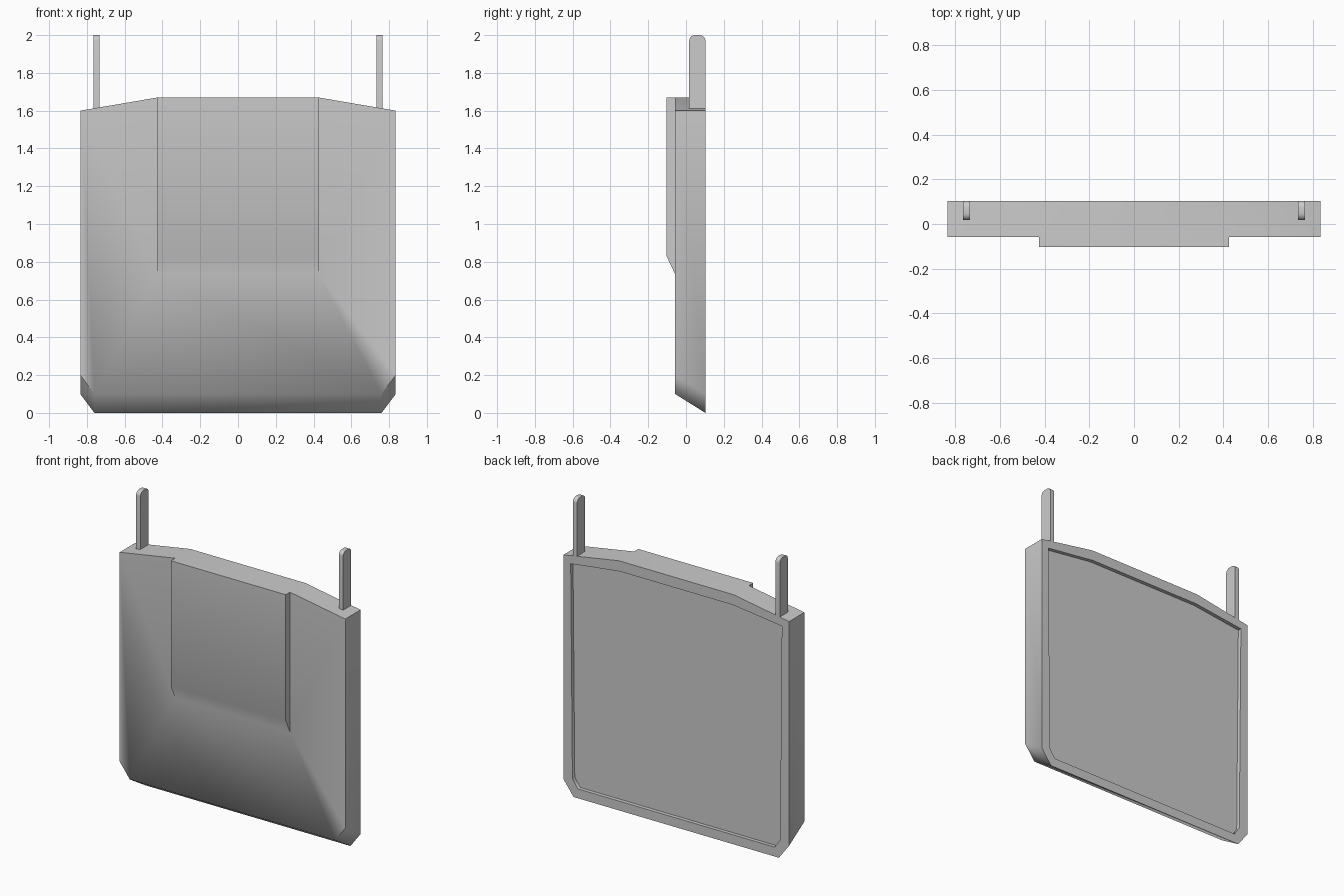
import bpy, bmesh, math

cube = bpy.data.objects.get("Cube")
if cube:
    bpy.data.objects.remove(cube, do_unlink=True)

grey = bpy.data.materials.new("plain grey")
grey.use_nodes = True
COLOUR = (0.6, 0.6, 0.6, 1)
grey.diffuse_color = COLOUR
grey.node_tree.nodes["Principled BSDF"].inputs["Base Color"].default_value = COLOUR

BACK, FRONT, RAISED = 0.103, -0.058, -0.103


def finish(bm, name, angle):
    bmesh.ops.recalc_face_normals(bm, faces=bm.faces)
    mesh = bpy.data.meshes.new(name)
    bm.to_mesh(mesh)
    bm.free()
    obj = bpy.data.objects.new(name, mesh)
    bpy.context.collection.objects.link(obj)
    mesh.materials.append(grey)
    bpy.ops.object.select_all(action='DESELECT')
    obj.select_set(True)
    bpy.context.view_layer.objects.active = obj
    bpy.ops.object.shade_smooth_by_angle(angle=math.radians(angle))
    return obj


# Panel: outline with clipped lower corners, front lower edge raised into a chamfer
bm = bmesh.new()
half = [(0.76, 0), (0.835, 0.1), (0.835, 1.6), (0.425, 1.67)]
outline = half + [(-x, z) for x, z in reversed(half)]
back = [bm.verts.new((x, BACK, z)) for x, z in outline]
front = [bm.verts.new((x, FRONT, z + (0.1 if z < 0.5 else 0))) for x, z in outline]
for i in range(8):
    j = (i + 1) % 8
    bm.faces.new((back[i], back[j], front[j], front[i]))
back_face = bm.faces.new(back)

# Front wings and lower apron around the raised centre
r_bot, r_low, r_side, r_top, l_top, l_side, l_low, l_bot = front
r_step, l_step = [bm.verts.new((x, FRONT, 0.735)) for x in (0.425, -0.425)]
for face in ((r_side, r_top, r_step, r_low), (r_low, r_step, r_bot),
             (l_side, l_top, l_step), (l_side, l_step, l_bot),
             (l_side, l_bot, l_low), (l_step, r_step, r_bot, l_bot)):
    bm.faces.new(face)

# Raised centre with a sloped lower end
hi = [bm.verts.new((x, RAISED, 1.67)) for x in (0.425, -0.425)]
lo = [bm.verts.new((x, RAISED, 0.83)) for x in (0.425, -0.425)]
for face in ((hi[0], hi[1], lo[1], lo[0]), (lo[0], lo[1], l_step, r_step),
             (r_top, hi[0], lo[0], r_step), (l_top, hi[1], lo[1], l_step),
             (r_top, l_top, hi[1], hi[0])):
    bm.faces.new(face)
bmesh.ops.recalc_face_normals(bm, faces=bm.faces)

# Shallow recess in the back, leaving a rim
bmesh.ops.inset_region(bm, faces=[back_face], thickness=0.07)
floor = bmesh.ops.extrude_discrete_faces(bm, faces=[back_face])["faces"][0]
bmesh.ops.translate(bm, verts=floor.verts, vec=(0, -0.025, 0))
finish(bm, "panel", 60)

# Upright tabs with rounded tops
R = 0.03
for side, name in ((1, "left_tab"), (-1, "right_tab")):
    y0, y1 = 0.017, BACK
    profile = [(y0, 1.61), (y1, 1.61)]
    for cy, start in ((y1 - R, 0), (y0 + R, 90)):
        for k in range(6):
            a = math.radians(start + 18 * k)
            profile.append((cy + R * math.cos(a), 2 - R + R * math.sin(a)))
    bm = bmesh.new()
    face = bm.faces.new([bm.verts.new((side * 0.75 - 0.016, y, z)) for y, z in profile])
    ext = bmesh.ops.extrude_face_region(bm, geom=[face])["geom"]
    bmesh.ops.translate(bm, vec=(0.032, 0, 0),
                        verts=[v for v in ext if isinstance(v, bmesh.types.BMVert)])
    finish(bm, name, 40)
